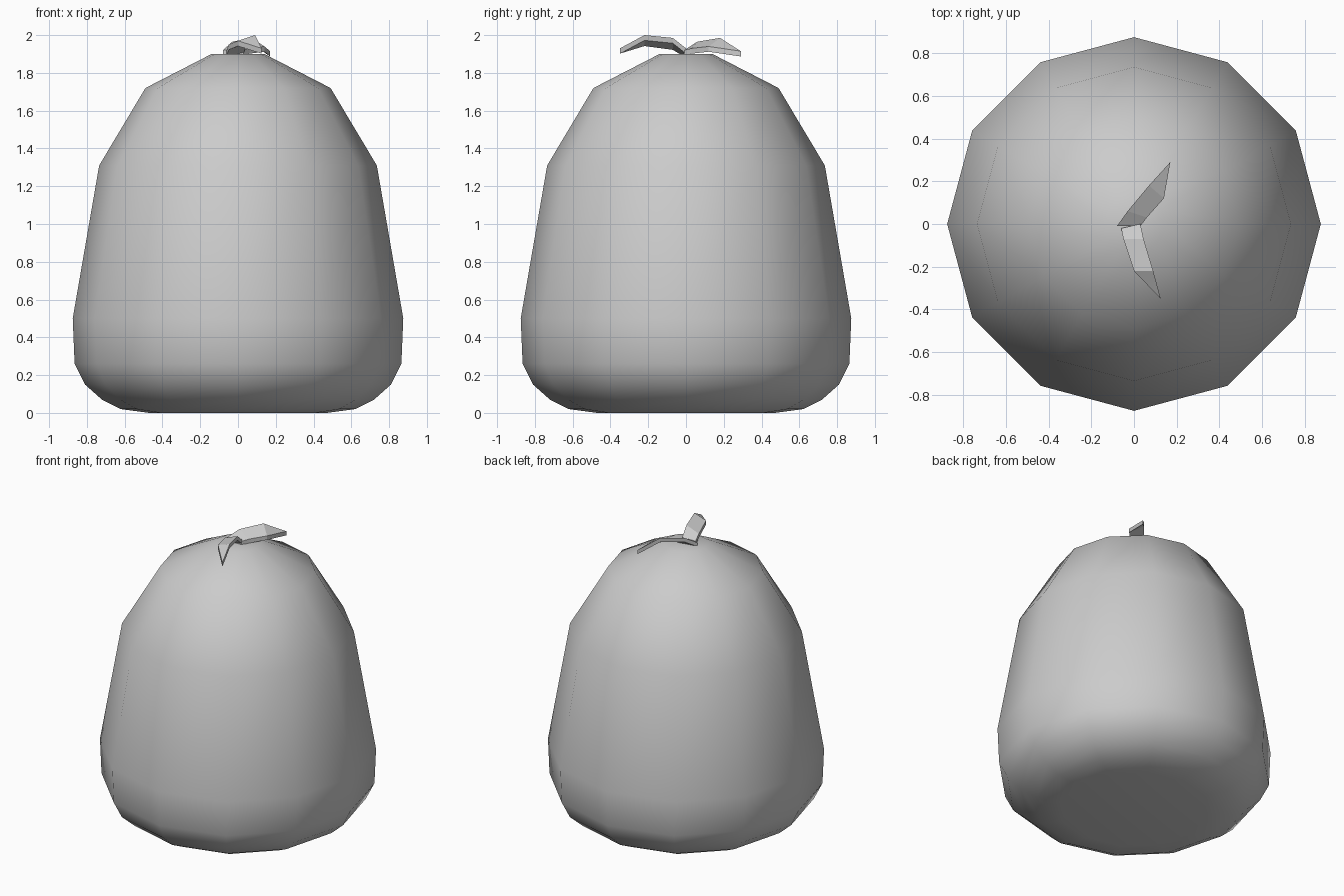
import bpy
import bmesh
from math import cos, sin, tau, radians

cube = bpy.data.objects.get("Cube")
if cube:
    bpy.data.objects.remove(cube, do_unlink=True)

SIDES = 12

grey = bpy.data.materials.new("plain_grey")
grey.use_nodes = True
grey.diffuse_color = (0.6, 0.6, 0.6, 1)
grey.node_tree.nodes["Principled BSDF"].inputs["Base Color"].default_value = (0.6, 0.6, 0.6, 1)


def add_object(name, bm):
    bmesh.ops.recalc_face_normals(bm, faces=bm.faces)
    mesh = bpy.data.meshes.new(name)
    bm.to_mesh(mesh)
    bm.free()
    obj = bpy.data.objects.new(name, mesh)
    bpy.context.collection.objects.link(obj)
    mesh.materials.append(grey)
    return obj


def lathe(name, profile):
    """Turn (radius, height) points around z and cap both ends."""
    bm = bmesh.new()
    rings = [[bm.verts.new((r * cos(tau * i / SIDES), r * sin(tau * i / SIDES), z))
              for i in range(SIDES)] for r, z in profile]
    for low, high in zip(rings, rings[1:]):
        for i in range(SIDES):
            j = (i + 1) % SIDES
            bm.faces.new((low[i], low[j], high[j], high[i]))
    bm.faces.new(rings[0][::-1])
    bm.faces.new(rings[-1])
    return add_object(name, bm)


def leaf(name, left, right, tip, thickness=0.028):
    """Arched strip between two edges, closed at a tip and given thickness."""
    bm = bmesh.new()
    a = [bm.verts.new(p) for p in left]
    b = [bm.verts.new(p) for p in right]
    t = bm.verts.new(tip)
    for i in range(len(a) - 1):
        bm.faces.new((a[i], b[i], b[i + 1], a[i + 1]))
    bm.faces.new((a[-1], b[-1], t))
    top = bm.faces[:]
    # Drop a copy of the strip and join its rim
    extruded = bmesh.ops.extrude_face_region(bm, geom=top, use_keep_orig=True)
    lower = [v for v in extruded["geom"] if isinstance(v, bmesh.types.BMVert)]
    bmesh.ops.translate(bm, verts=lower, vec=(0, 0, -thickness))
    return add_object(name, bm)


# Rounded sack-shaped body
body = lathe("body", [(0.47, 0), (0.62, 0.02), (0.72, 0.07), (0.81, 0.15),
                      (0.865, 0.26), (0.875, 0.5), (0.735, 1.31),
                      (0.49, 1.72), (0.14, 1.9)])
bpy.context.view_layer.objects.active = body
body.select_set(True)
bpy.ops.object.shade_smooth_by_angle(angle=radians(60))

# Two arched leaves on the crown
leaf("front_leaf",
     [(-0.06, -0.02, 1.92), (-0.05, -0.07, 1.95), (0, -0.22, 1.97)],
     [(0.03, 0, 1.93), (0.045, -0.07, 1.985), (0.09, -0.22, 2.0)],
     (0.125, -0.35, 1.93))
leaf("back_leaf",
     [(-0.08, -0.01, 1.92), (-0.03, 0.06, 1.965), (0.07, 0.18, 1.985)],
     [(0.03, -0.01, 1.92), (0.06, 0.03, 1.93), (0.14, 0.12, 1.94)],
     (0.17, 0.29, 1.915))
